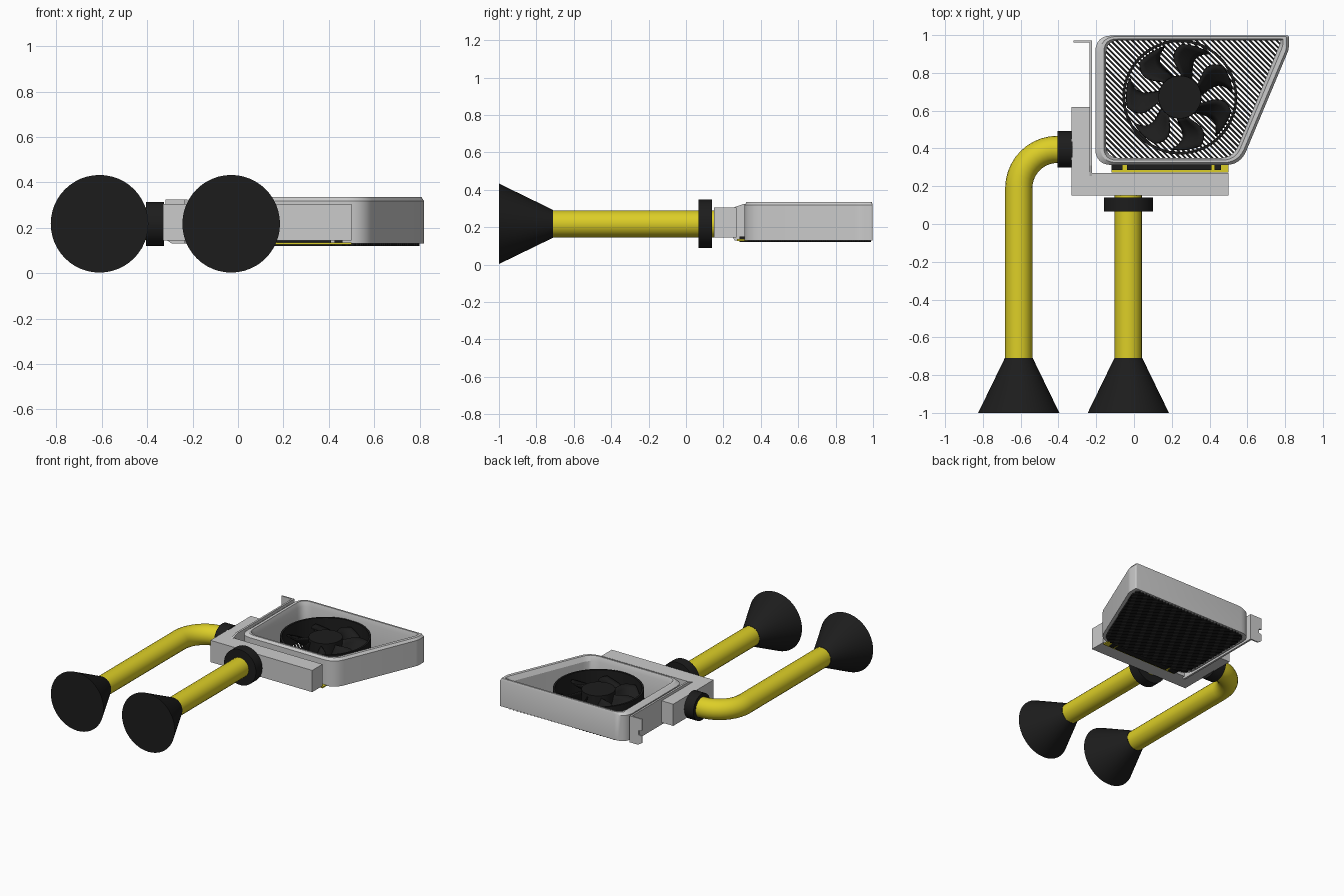
import bpy, bmesh
from math import pi, sin, cos, radians
from mathutils import Vector

if "Cube" in bpy.data.objects:
    bpy.data.objects.remove(bpy.data.objects["Cube"])


def material(name, rgb):
    m = bpy.data.materials.new(name)
    m.diffuse_color = (*rgb, 1)
    m.use_nodes = True
    m.node_tree.nodes["Principled BSDF"].inputs["Base Color"].default_value = m.diffuse_color
    return m


BLACK = material("black", (0.012, 0.012, 0.012))
YELLOW = material("yellow", (0.72, 0.62, 0.02))
LEG_Z = 0.218


def smooth(ob, angle=35):
    bpy.ops.object.select_all(action='DESELECT')
    ob.select_set(True)
    bpy.context.view_layer.objects.active = ob
    bpy.ops.object.shade_smooth_by_angle(angle=radians(angle))


def finish(name, bm, mat=None):
    bmesh.ops.recalc_face_normals(bm, faces=bm.faces)
    me = bpy.data.meshes.new(name)
    bm.to_mesh(me)
    bm.free()
    ob = bpy.data.objects.new(name, me)
    bpy.context.collection.objects.link(ob)
    if mat:
        me.materials.append(mat)
    return ob


def add_prism(bm, pts, axis, lo, hi):
    """Extrude a 2D outline from lo to hi along the given axis."""
    def place(p, h):
        v = list(p)
        v.insert('xyz'.index(axis), h)
        return v
    a = [bm.verts.new(place(p, lo)) for p in pts]
    b = [bm.verts.new(place(p, hi)) for p in pts]
    bm.faces.new(a)
    bm.faces.new(b[::-1])
    for i in range(len(pts)):
        j = (i + 1) % len(pts)
        bm.faces.new((a[i], a[j], b[j], b[i]))


def prism(name, pts, axis, lo, hi, mat=None):
    bm = bmesh.new()
    add_prism(bm, pts, axis, lo, hi)
    return finish(name, bm, mat)


def rect(x0, y0, x1, y1):
    return [(x0, y0), (x1, y0), (x1, y1), (x0, y1)]


def cone(name, loc, r1, r2, depth, rot, mat):
    bpy.ops.mesh.primitive_cone_add(vertices=48, radius1=r1, radius2=r2, depth=depth,
                                    location=loc, rotation=rot)
    ob = bpy.context.object
    ob.name = name
    ob.data.materials.append(mat)
    smooth(ob)


def tube(name, pts, r, mat):
    cu = bpy.data.curves.new(name, 'CURVE')
    cu.dimensions = '3D'
    cu.bevel_depth, cu.bevel_resolution, cu.use_fill_caps = r, 8, True
    sp = cu.splines.new('POLY')
    sp.points.add(len(pts) - 1)
    for p, co in zip(sp.points, pts):
        p.co = (*co, 1)
    ob = bpy.data.objects.new(name, cu)
    bpy.context.collection.objects.link(ob)
    bpy.ops.object.select_all(action='DESELECT')
    ob.select_set(True)
    bpy.context.view_layer.objects.active = ob
    bpy.ops.object.convert(target='MESH')
    ob = bpy.context.object
    ob.data.materials.append(mat)
    smooth(ob)


def fillet(corners, cuts, n=6):
    """Round each polygon corner by its own cut length."""
    out = []
    for i, (c, t) in enumerate(zip(corners, cuts)):
        c = Vector(c)
        p, q = Vector(corners[i - 1]), Vector(corners[(i + 1) % len(corners)])
        a, b = c + (p - c).normalized() * t, c + (q - c).normalized() * t
        for k in range(n + 1):
            s = k / n
            out.append(a * (1 - s) ** 2 + c * 2 * s * (1 - s) + b * s * s)
    return out


def bridge_loops(bm, loops, closed):
    rings = [[bm.verts.new(p) for p in lp] for lp in loops]
    pairs = list(zip(rings, rings[1:])) + ([(rings[-1], rings[0])] if closed else [])
    for a, b in pairs:
        for i in range(len(a)):
            j = (i + 1) % len(a)
            bm.faces.new((a[i], a[j], b[j], b[i]))


# Legs, feet and collars
back = (-pi / 2, 0, 0)
for side, x in (("left", -0.61), ("right", -0.03)):
    cone(side + "_foot", (x, -0.855, LEG_Z), 0.215, 0.074, 0.29, back, BLACK)
tube("right_leg", [(-0.03, -0.72, LEG_Z), (-0.03, 0.155, LEG_Z)], 0.072, YELLOW)
bend = [(-0.405 - 0.205 * cos(a), 0.19 + 0.205 * sin(a), LEG_Z)
        for a in [pi / 2 * k / 10 for k in range(11)]]
tube("left_leg", [(-0.61, -0.72, LEG_Z)] + bend + [(-0.33, 0.395, LEG_Z)], 0.072, YELLOW)
cone("right_collar", (-0.03, 0.103, LEG_Z), 0.13, 0.13, 0.074, back, BLACK)
cone("left_collar", (-0.365, 0.395, LEG_Z), 0.097, 0.097, 0.08, (0, pi / 2, 0), BLACK)

# L-shaped hip bracket
prism("hip_bracket", [(-0.33, 0.15), (0.5, 0.15), (0.5, 0.27), (-0.235, 0.27),
                      (-0.235, 0.62), (-0.33, 0.62)], 'z', 0.145, 0.305)

# Slot plate with bent, notched tab
prism("slot_plate", [(0.24, 0.16), (0.26, 0.13), (0.97, 0.13), (0.97, 0.325),
                     (0.31, 0.325), (0.24, 0.30)], 'x', -0.236, -0.222)
prism("slot_tab", [(-0.222, 0.13), (-0.29, 0.13), (-0.32, 0.15), (-0.32, 0.20), (-0.295, 0.205),
                   (-0.295, 0.235), (-0.32, 0.24), (-0.32, 0.325), (-0.222, 0.325)],
      'y', 0.962, 0.972)

# Shroud: one closed wall section carried around the outline
outer = [(-0.205, 0.998), (-0.205, 0.312), (0.563, 0.312), (0.82, 0.925), (0.82, 0.998)]
rim_out = [(-0.180, 0.993), (-0.180, 0.325), (0.553, 0.325), (0.808, 0.928), (0.808, 0.993)]
rim_in = [(-0.160, 0.980), (-0.160, 0.338), (0.537, 0.338), (0.787, 0.940), (0.790, 0.980)]
inner = [(-0.148, 0.972), (-0.148, 0.350), (0.525, 0.350), (0.765, 0.935), (0.778, 0.972)]
cuts_out, cuts_in = (0.09, 0.09, 0.08, 0.02, 0.01), (0.07, 0.07, 0.07, 0.012, 0.008)
levels = [(outer, cuts_out, 0.13), (outer, cuts_out, 0.318), (rim_out, cuts_out, 0.335),
          (rim_in, cuts_in, 0.335), (inner, cuts_in, 0.30), (inner, cuts_in, 0.13)]
bm = bmesh.new()
bridge_loops(bm, [[(p.x, p.y, z) for p in fillet(c, t)] for c, t, z in levels], True)
smooth(finish("shroud", bm), 25)

# Diagonal grille slats under the shroud, each clipped to the outline
edge = [(-0.18, 0.985), (-0.18, 0.325), (0.545, 0.325), (0.795, 0.925), (0.795, 0.985)]
edge = fillet(edge, cuts_out, 3)
direction, across = Vector((1, -1)).normalized(), Vector((1, 1)).normalized()
bm = bmesh.new()
for k in range(5, 64):
    off = 0.02 * k
    hits = []
    for i, p in enumerate(edge):
        q = edge[(i + 1) % len(edge)]
        dp, dq = p.dot(across) - off, q.dot(across) - off
        if dp * dq < 0:
            hits.append(p.lerp(q, dp / (dp - dq)).dot(direction))
    if len(hits) == 2:
        t0, t1 = sorted(hits)
        w = 0.0052
        corner = [direction * t + across * (off + s) for t, s in
                  ((t0, -w), (t1, -w), (t1, w), (t0, w))]
        add_prism(bm, corner, 'z', 0.121, 0.135)
finish("grille_slats", bm, BLACK)

# Circuit board edge and connector strips
prism("board_edge", rect(-0.12, 0.272, 0.5, 0.33), 'z', 0.127, 0.136, YELLOW)
for i, (a, b) in enumerate(((-0.12, -0.06), (-0.038, 0.41), (0.425, 0.46))):
    prism(f"connector_{i + 1}", rect(a, 0.287, b, 0.33), 'z', 0.12, 0.15, BLACK)

# Fan ring, hub and seven swept blades
CX, CY, N = 0.243, 0.672, 64
bm = bmesh.new()
bridge_loops(bm, [[(CX + r * cos(2 * pi * i / N), CY + r * sin(2 * pi * i / N), z)
                   for i in range(N)] for r, z in
                  ((0.304, 0.135), (0.304, 0.29), (0.29, 0.29), (0.29, 0.135))], True)
smooth(finish("fan_ring", bm, BLACK))
cone("fan_hub", (CX, CY, 0.21), 0.115, 0.113, 0.15, (0, 0, 0), BLACK)

bm = bmesh.new()
for b in range(7):
    grid = []
    for i in range(9):
        s = i / 8
        r = 0.105 + 0.177 * s
        mid = radians(20) + 2 * pi * b / 7 + 0.35 * sin(s * pi * 0.8) - 0.2 * s
        width = 0.48 + 0.08 * s
        grid.append([bm.verts.new((CX + r * cos(mid + width * u), CY + r * sin(mid + width * u),
                                   0.21 + 0.11 * u * (1 - 0.3 * s)))
                     for u in (-0.5, -0.25, 0, 0.25, 0.5)])
    for g, h in zip(grid, grid[1:]):
        for j in range(4):
            bm.faces.new((g[j], g[j + 1], h[j + 1], h[j]))
blades = finish("fan_blades", bm, BLACK)
blades.modifiers.new("thickness", 'SOLIDIFY').thickness = 0.008
smooth(blades)
